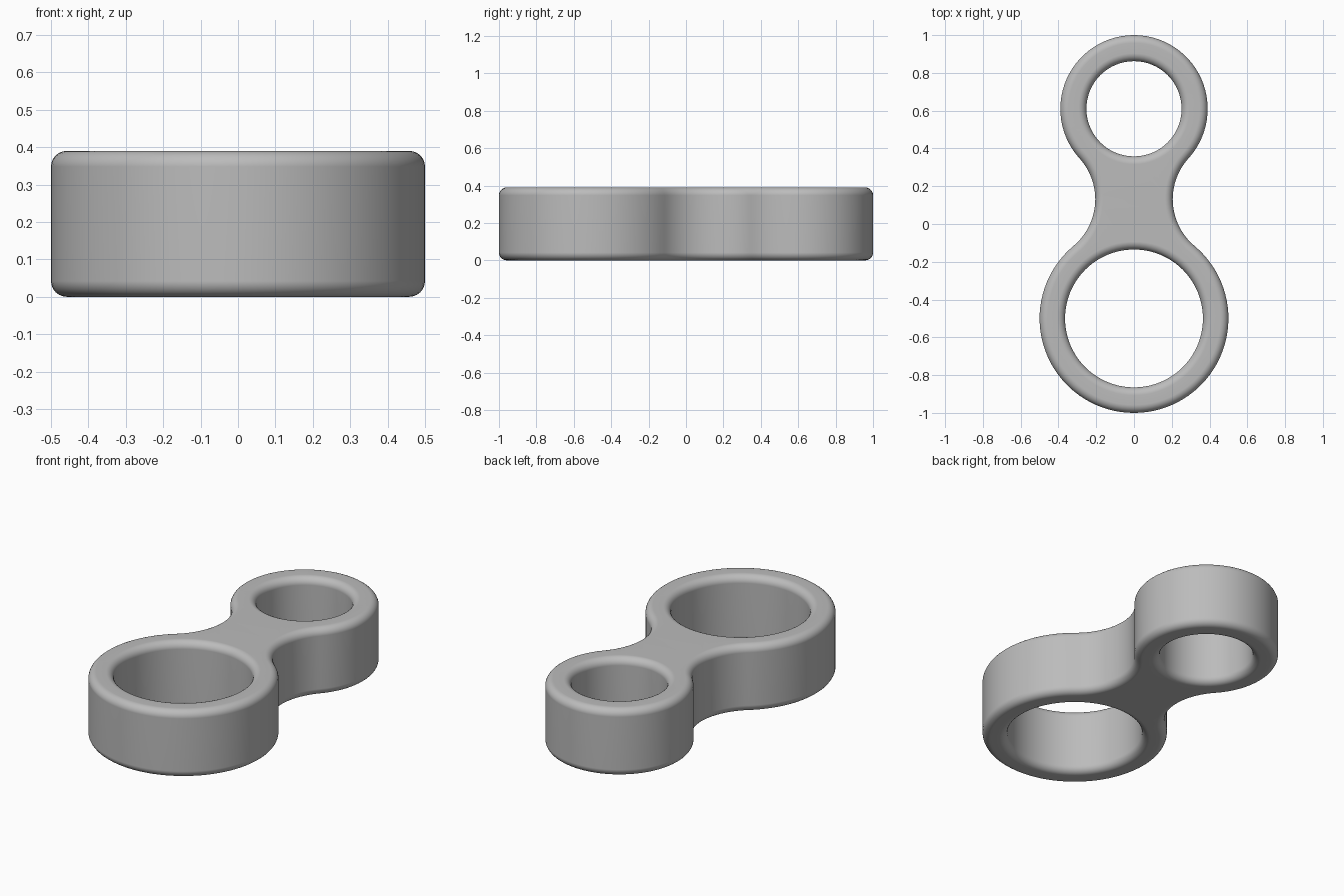
import bpy, bmesh
from math import sin, cos, pi, atan2, sqrt

cube = bpy.data.objects.get("Cube")
if cube:
    bpy.data.objects.remove(cube)

HEIGHT, ROUND = 0.39, 0.042
BIG_Y, BIG_R, BIG_HOLE = -0.5, 0.5, 0.365
SMALL_Y, SMALL_R, SMALL_HOLE = 0.61, 0.39, 0.252
WAIST = 0.205


def arc(cx, cy, r, a0, a1, n):
    """Points from angle a0 up to, but not including, a1."""
    return [(cx + r * cos(a0 + (a1 - a0) * i / n),
             cy + r * sin(a0 + (a1 - a0) * i / n)) for i in range(n)]


def waist_fillet():
    """Radius and centre of the concave arc tangent to both rings."""
    lo, hi = 0.05, 1.0
    for _ in range(50):
        r = (lo + hi) / 2
        cx = WAIST + r
        y_big = BIG_Y + sqrt((BIG_R + r) ** 2 - cx ** 2)
        y_small = SMALL_Y - sqrt((SMALL_R + r) ** 2 - cx ** 2)
        if y_big < y_small:
            lo = r
        else:
            hi = r
    return r, cx, y_big


FILLET, FX, FY = waist_fillet()
A_BIG = atan2(FY - BIG_Y, FX)
A_SMALL = atan2(FY - SMALL_Y, FX)


def outline(d):
    """Figure-eight outline moved inward by d."""
    r = FILLET + d
    return (arc(0, BIG_Y, BIG_R - d, pi - A_BIG, 2 * pi + A_BIG, 72)
            + arc(FX, FY, r, pi + A_BIG, pi + A_SMALL, 24)
            + arc(0, SMALL_Y, SMALL_R - d, A_SMALL, pi - A_SMALL, 56)
            + arc(-FX, FY, r, -A_SMALL, -A_BIG, 24))


def big_hole(d):
    return arc(0, BIG_Y, BIG_HOLE + d, 0, 2 * pi, 80)


def small_hole(d):
    return arc(0, SMALL_Y, SMALL_HOLE + d, 0, 2 * pi, 64)


# Rounded wall profile as (inset, height), bottom to top
STEPS = 6
quarter = [(ROUND * (1 - sin(pi / 2 * i / STEPS)),
            ROUND * (1 - cos(pi / 2 * i / STEPS))) for i in range(STEPS + 1)]
profile = quarter + [(d, HEIGHT - z) for d, z in reversed(quarter)]

# Walls of the body and of both holes
bm = bmesh.new()
bottom_edges, top_edges = [], []
for loop in (outline, big_hole, small_hole):
    rings = [[bm.verts.new((x, y, z)) for x, y in loop(d)] for d, z in profile]
    n = len(rings[0])
    for low, high in zip(rings, rings[1:]):
        for i in range(n):
            j = (i + 1) % n
            bm.faces.new((low[i], low[j], high[j], high[i]))
    for ring, edges in ((rings[0], bottom_edges), (rings[-1], top_edges)):
        edges += [bm.edges.get((ring[i], ring[(i + 1) % n])) for i in range(n)]

# Flat top and bottom with the holes left open
for edges in (bottom_edges, top_edges):
    bmesh.ops.triangle_fill(bm, use_beauty=True, use_dissolve=False, edges=edges)
bmesh.ops.recalc_face_normals(bm, faces=bm.faces)

mesh = bpy.data.meshes.new("double_ring_link")
bm.to_mesh(mesh)
bm.free()
link = bpy.data.objects.new("double_ring_link", mesh)
bpy.context.collection.objects.link(link)

# Plain grey material
grey = bpy.data.materials.new("plain grey")
grey.use_nodes = True
colour = (0.5, 0.5, 0.5, 1)
grey.diffuse_color = colour
grey.node_tree.nodes["Principled BSDF"].inputs["Base Color"].default_value = colour
mesh.materials.append(grey)

# Smooth shading with clean flat faces
bpy.ops.object.select_all(action="DESELECT")
link.select_set(True)
bpy.context.view_layer.objects.active = link
bpy.ops.object.shade_smooth_by_angle(angle=pi / 6)
normals = link.modifiers.new("flat_face_normals", "WEIGHTED_NORMAL")
normals.keep_sharp = True
